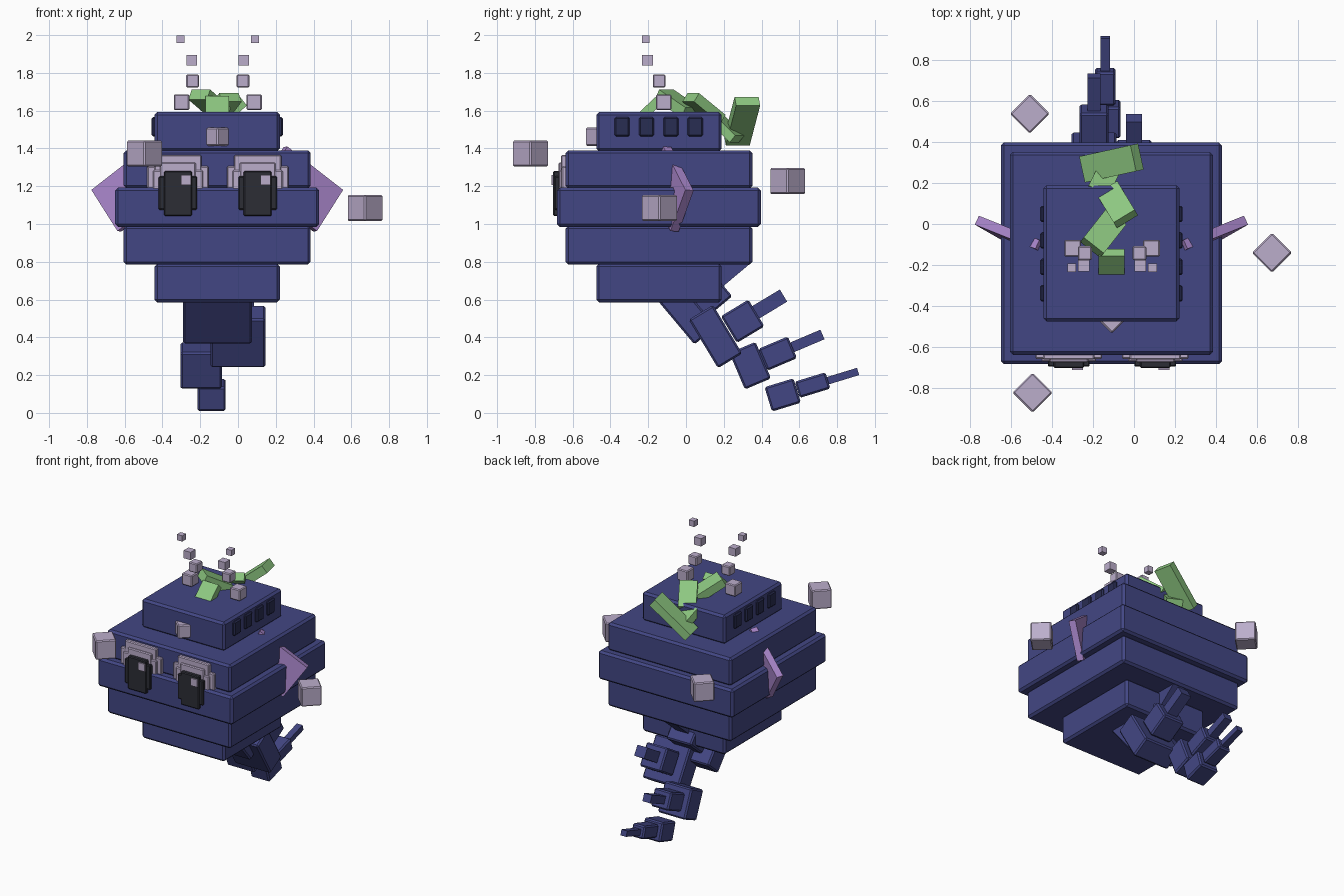
import bpy
import bmesh
from math import radians
from mathutils import Vector, Matrix

cube = bpy.data.objects.get("Cube")
if cube:
    bpy.data.objects.remove(cube, do_unlink=True)


def material(name, r, g, b):
    m = bpy.data.materials.new(name)
    m.use_nodes = True
    m.diffuse_color = (r, g, b, 1)
    m.node_tree.nodes["Principled BSDF"].inputs["Base Color"].default_value = (r, g, b, 1)
    return m


NAVY = material("navy", 0.055, 0.062, 0.23)
DARK_NAVY = material("dark navy", 0.022, 0.026, 0.085)
BLACK = material("charcoal", 0.025, 0.026, 0.036)
LILAC = material("pale lilac", 0.50, 0.42, 0.60)
PURPLE = material("purple", 0.40, 0.24, 0.60)
GREEN = material("leaf green", 0.27, 0.58, 0.22)

MID_X, MID_Y = -0.11, -0.143


def box(name, center, size, mat, rot=None, bevel=0.012):
    """Bevelled box; rot is a 4x4 rotation matrix."""
    bm = bmesh.new()
    bmesh.ops.create_cube(bm, size=1, matrix=Matrix.Diagonal((*size, 1)))
    if bevel:
        bmesh.ops.bevel(bm, geom=bm.edges[:], offset=bevel, segments=1,
                        affect='EDGES', profile=0.5)
    mesh = bpy.data.meshes.new(name)
    bm.to_mesh(mesh)
    bm.free()
    mesh.materials.append(mat)
    ob = bpy.data.objects.new(name, mesh)
    ob.matrix_world = Matrix.Translation(center) @ (rot or Matrix())
    bpy.context.collection.objects.link(ob)
    return ob


def span(name, lo, hi, mat, bevel=0.012):
    """Upright box between two corners."""
    lo, hi = Vector(lo), Vector(hi)
    return box(name, (lo + hi) / 2, hi - lo, mat, bevel=bevel)


def bar(name, start, end, width, thick, mat):
    """Box running from start to end."""
    a, b = Vector(start), Vector(end)
    rot = (b - a).to_track_quat('Y', 'Z').to_matrix().to_4x4()
    return box(name, (a + b) / 2, (width, (b - a).length, thick), mat, rot, 0)


# Stacked body tiers: half width, bottom, top
tiers = {"body_base": (0.332, 0.585, 0.79), "body_lower": (0.495, 0.785, 0.99),
         "body_middle": (0.54, 0.985, 1.192), "body_upper": (0.495, 1.188, 1.39),
         "body_crown": (0.332, 1.385, 1.593)}
for name, (h, z0, z1) in tiers.items():
    span(name, (MID_X - h, MID_Y - h, z0), (MID_X + h, MID_Y + h, z1), NAVY, 0.015)

# Dark vents on both sides of the crown
for side in (-1, 1):
    for i in range(4):
        box(f"crown_vent_{side}_{i}", (MID_X + side * 0.33, -0.338 + i * 0.129, 1.515),
            (0.035, 0.08, 0.102), DARK_NAVY, bevel=0.008)

# Eyes: stepped lilac frame, stepped pupil, highlight
for side, ex in (("right", -0.318), ("left", 0.104)):
    def layer(part, half, z0, z1, front, mat, shift=0, bevel=0.006):
        span(f"{side}_{part}", (ex + shift - half, front, z0),
             (ex + shift + half, -0.61, z1), mat, bevel)
    layer("eye_wide", 0.163, 1.12, 1.306, -0.658, LILAC)
    layer("eye_tall", 0.125, 1.11, 1.365, -0.662, LILAC)
    layer("eye_inner_wide", 0.133, 1.12, 1.285, -0.672, LILAC)
    layer("eye_inner_tall", 0.095, 1.12, 1.325, -0.675, LILAC)
    layer("pupil_wide", 0.102, 1.075, 1.253, -0.696, BLACK)
    layer("pupil_tall", 0.074, 1.042, 1.28, -0.703, BLACK)
    layer("eye_highlight", 0.026, 1.206, 1.26, -0.712, LILAC, 0.042, 0)

# Side fins: slanted plates defined by top, outer and bottom corners
for side, name in ((1, "left_fin"), (-1, "right_fin")):
    top, outer, bottom = (Vector((MID_X + side * x, y, z)) for x, y, z in
                          ((0.36, -0.1, 1.41), (0.655, 0.018, 1.18), (0.52, -0.06, 0.96)))
    u = outer - top
    v = bottom - outer
    n = u.cross(v).normalized()
    w = n.cross(u).normalized()
    rot = Matrix((u.normalized(), w, n)).transposed().to_4x4()
    box(name, (top + bottom) / 2, (u.length, v.length, 0.048), PURPLE, rot, 0)

# Tail: each segment has a block, a spine and a spine tip.
# Entry: x, tilt, then (y, z, width, depth, height) for each piece
tail = [
    (-0.108, 40, (-0.015, 0.55, 0.365, 0.15, 0.365),
     (0.104, 0.63, 0.2, 0.2, 0.2), (0.22, 0.755, 0.1, 0.22, 0.1)),
    (0.0, 31, (0.156, 0.404, 0.29, 0.15, 0.3),
     (0.3, 0.485, 0.17, 0.17, 0.165), (0.435, 0.572, 0.08, 0.19, 0.075)),
    (-0.195, 23, (0.34, 0.25, 0.22, 0.15, 0.21),
     (0.485, 0.314, 0.14, 0.17, 0.125), (0.635, 0.378, 0.062, 0.19, 0.055)),
    (-0.14, 17, (0.512, 0.095, 0.15, 0.16, 0.135),
     (0.67, 0.147, 0.1, 0.17, 0.09), (0.825, 0.193, 0.046, 0.18, 0.04)),
]
for i, (x, tilt, *pieces) in enumerate(tail, 1):
    rot = Matrix.Rotation(radians(tilt), 4, 'X')
    for part, (y, z, *size) in zip(("block", "spine", "spine_tip"), pieces):
        box(f"tail_{part}_{i}", (x, y, z), size, NAVY, rot,
            0 if part == "spine_tip" else 0.01)

# Leafy sprout curling over the crown
bar("sprout_1", (-0.11, -0.25, 1.555), (-0.11, -0.138, 1.66), 0.125, 0.05, GREEN)
bar("sprout_2", (-0.205, -0.115, 1.685), (-0.095, 0.025, 1.59), 0.125, 0.06, GREEN)
bar("sprout_3", (-0.04, 0.025, 1.67), (-0.125, 0.165, 1.555), 0.12, 0.055, GREEN)
bar("sprout_4", (-0.18, 0.15, 1.57), (-0.12, 0.27, 1.45), 0.11, 0.05, GREEN)
bar("sprout_5", (-0.235, 0.27, 1.44), (0.015, 0.325, 1.65), 0.13, 0.06, GREEN)

# Two mirrored trails of rising bubbles
bubbles = [(0.192, -0.118, 1.645, 0.082), (0.133, -0.142, 1.757, 0.068),
           (0.138, -0.204, 1.868, 0.056), (0.197, -0.213, 1.978, 0.042)]
for side in (-1, 1):
    for i, (dx, y, z, s) in enumerate(bubbles):
        box(f"bubble_{side}_{i}", (-0.107 + side * dx, y, z), (s, s, s), LILAC,
            bevel=0.006 if i < 2 else 0)

# Floating cubes turned on their corners, one set into the crown
turn = Matrix.Rotation(radians(45), 4, 'Z')
floaters = [(-0.495, -0.823, 1.373, 0.137), (0.673, -0.14, 1.085, 0.137),
            (-0.508, 0.538, 1.227, 0.137), (-0.108, -0.465, 1.462, 0.097)]
for i, (x, y, z, s) in enumerate(floaters):
    box(f"floating_cube_{i}", (x, y, z), (s, s, s), LILAC, turn, 0.007)
